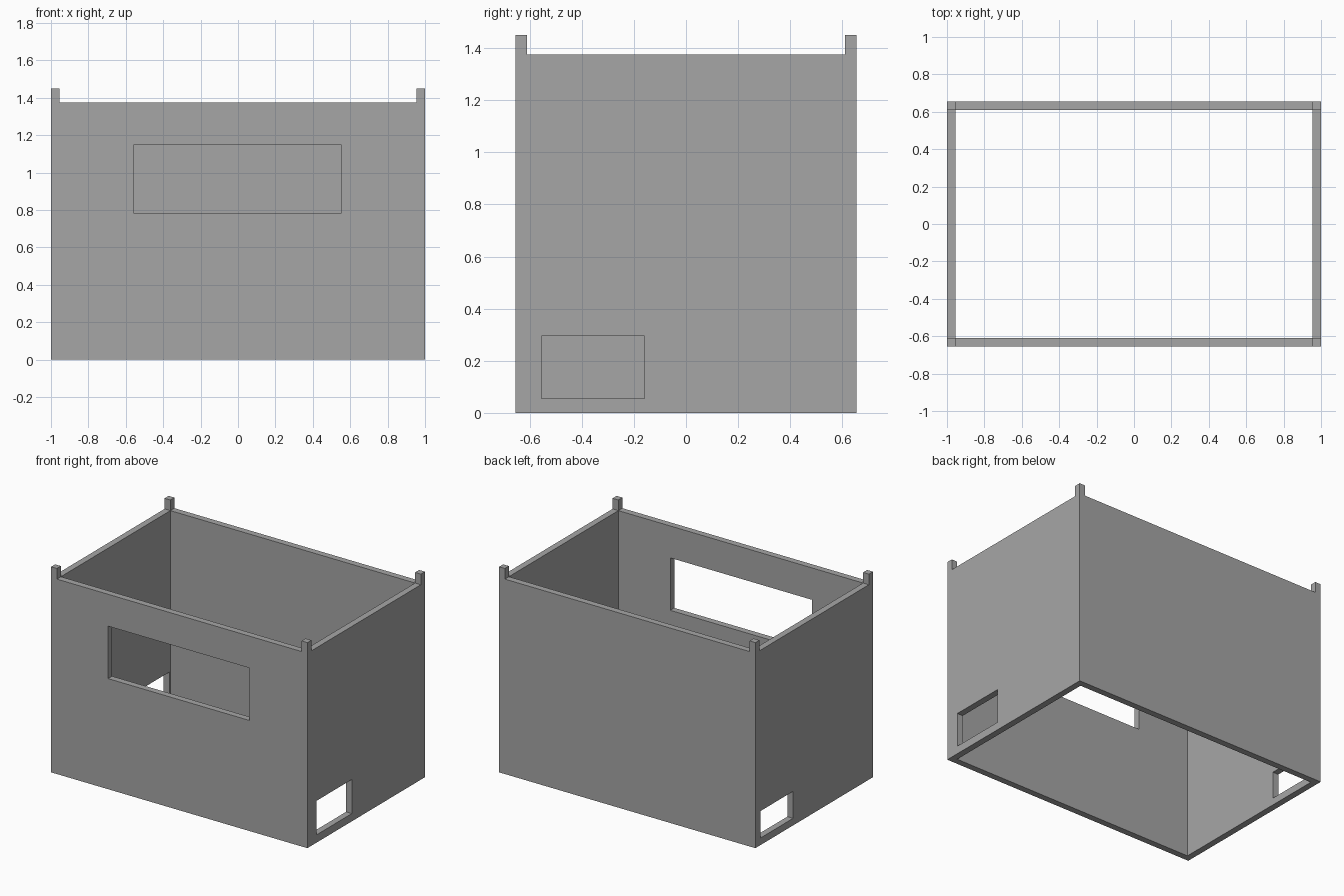
import bpy

if "Cube" in bpy.data.objects:
    bpy.data.objects.remove(bpy.data.objects["Cube"])

W, D = 1.0, 0.655        # half width and half depth
T = 0.045                # wall thickness
RIM, TOP = 1.375, 1.45   # wall rim and corner post heights

grey = bpy.data.materials.new("wall grey")
grey.diffuse_color = (0.38, 0.38, 0.38, 1)
grey.use_nodes = True
grey.node_tree.nodes["Principled BSDF"].inputs["Base Color"].default_value = grey.diffuse_color


def box(name, x, y, z):
    """Box spanning the given (min, max) ranges."""
    bpy.ops.mesh.primitive_cube_add(size=1)
    ob = bpy.context.object
    ob.name = name
    for v in ob.data.vertices:
        v.co = [(a + b) / 2 + c * (b - a) for c, (a, b) in zip(v.co, (x, y, z))]
    ob.data.materials.append(grey)
    return ob


# Solid block, carved into four walls with a post left at each corner
shell = box("walled_enclosure", (-W, W), (-D, D), (0, TOP))
cutters = [
    box("interior", (-W + T, W - T), (-D + T, D - T), (-0.2, 2)),
    box("rim_notch_front_back", (-W + T, W - T), (-1, 1), (RIM, 2.1)),
    box("rim_notch_sides", (-1.3, 1.3), (-D + T, D - T), (RIM, 2.2)),
    box("front_window", (-0.555, 0.55), (-1.1, -0.4), (0.78, 1.15)),
    box("right_hatch", (0.8, 1.2), (-0.555, -0.16), (0.055, 0.295)),
    box("left_hatch", (-1.2, -0.8), (0.235, 0.60), (0.05, 0.24)),
]

for cutter in cutters:
    mod = shell.modifiers.new(cutter.name, 'BOOLEAN')
    mod.operation = 'DIFFERENCE'
    mod.solver = 'EXACT'
    mod.object = cutter
    bpy.context.view_layer.objects.active = shell
    bpy.ops.object.modifier_apply(modifier=mod.name)

for cutter in cutters:
    bpy.data.objects.remove(cutter, do_unlink=True)
